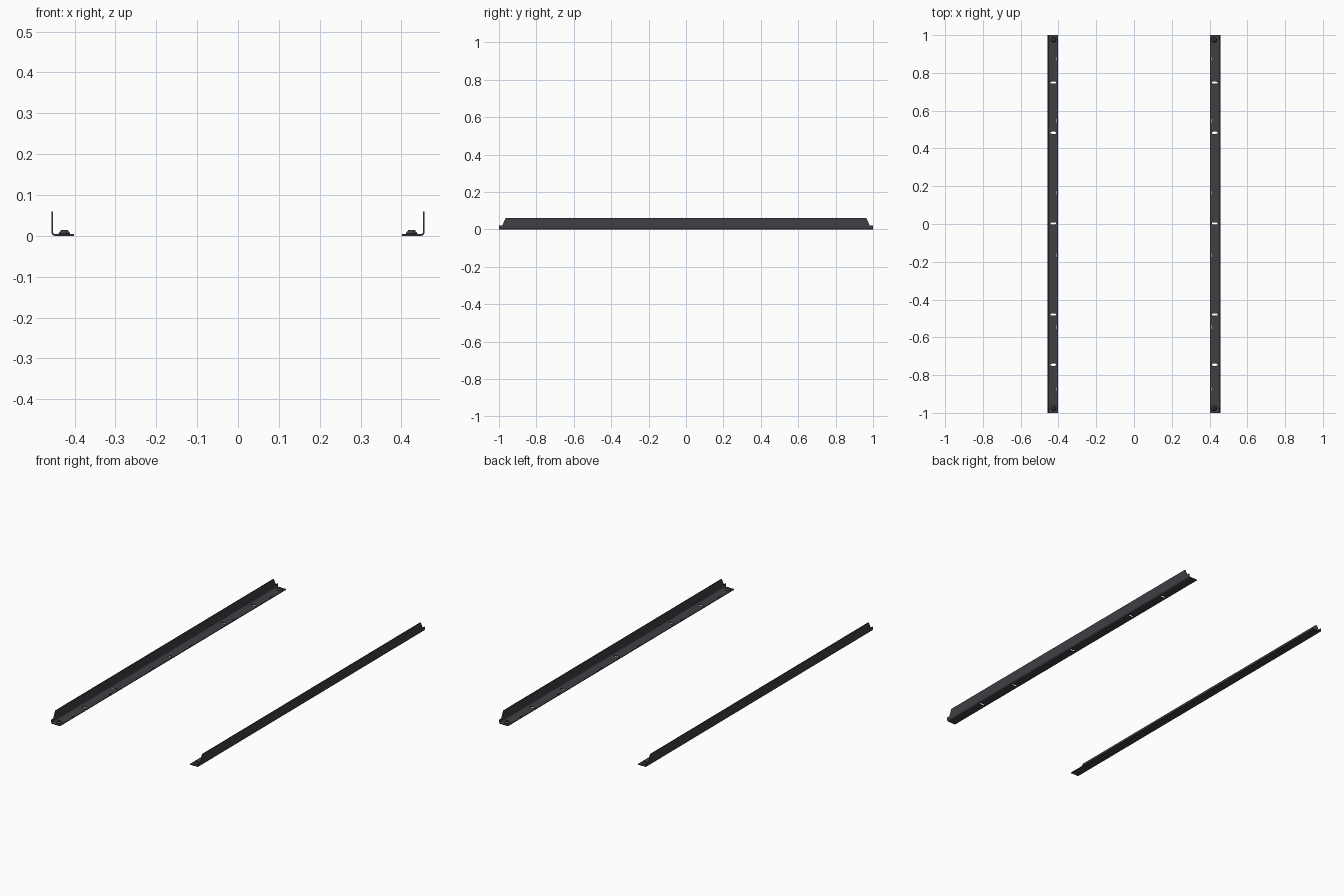
import bpy, bmesh, math

if "Cube" in bpy.data.objects:
    bpy.data.objects.remove(bpy.data.objects["Cube"])

mat = bpy.data.materials.new("dark_steel")
mat.diffuse_color = (0.05, 0.05, 0.058, 1)
mat.use_nodes = True
mat.node_tree.nodes["Principled BSDF"].inputs["Base Color"].default_value = mat.diffuse_color


def prism(bm, pts, vec):
    """Extrude a closed polygon of 3D points along vec."""
    f = bm.faces.new([bm.verts.new(p) for p in pts])
    res = bmesh.ops.extrude_face_region(bm, geom=[f])
    verts = [v for v in res["geom"] if isinstance(v, bmesh.types.BMVert)]
    bmesh.ops.translate(bm, verts=verts, vec=vec)


def finish(bm, name):
    bmesh.ops.recalc_face_normals(bm, faces=bm.faces)
    me = bpy.data.meshes.new(name)
    bm.to_mesh(me)
    bm.free()
    ob = bpy.data.objects.new(name, me)
    bpy.context.collection.objects.link(ob)
    me.materials.append(mat)
    return ob


def apply(ob, mod):
    bpy.context.view_layer.objects.active = ob
    bpy.ops.object.modifier_apply(modifier=mod.name)


def slot(cx, cy, lx, ly, n=6):
    """Stadium outline with its long axis on x or y."""
    r, h = min(lx, ly) / 2, abs(lx - ly) / 2
    pts = []
    for s in (1, -1):
        for i in range(n + 1):
            a = math.pi * (i / n - 0.5)
            u, v = s * (h + r * math.cos(a)), s * r * math.sin(a)
            pts.append((cx + u, cy + v, -0.02) if lx > ly else (cx - v, cy + u, -0.02))
    return pts


# Angle rail profile with a rounded bend (x, z)
OUT, INN, T, R, TOP = 0.457, 0.402, 0.004, 0.009, 0.06
arc = [math.radians(15 * i) for i in range(7)]
cx, cz = OUT - R, R
prof = [(INN, 0)] + [(cx + R * math.sin(a), cz - R * math.cos(a)) for a in arc]
prof += [(OUT, TOP), (OUT - T, TOP)]
prof += [(cx + (R - T) * math.sin(a), cz - (R - T) * math.cos(a)) for a in reversed(arc)]
prof += [(INN, T)]
bm = bmesh.new()
prism(bm, [(x, -1, z) for x, z in prof], (0, 2, 0))
rail = finish(bm, "angle_rail")

# Cutters: sloped wall ends, cross slots, small edge slots, screw holes
bm = bmesh.new()
for s in (1, -1):
    pts = [(0.982, 0.022), (1.1, 0.022), (1.1, 0.1), (0.947, 0.1)]
    prism(bm, [(0.44, s * y, z) for y, z in pts], (0.05, 0, 0))
for y in (-0.745, -0.48, 0.003, 0.483, 0.748):
    prism(bm, slot(0.427, y, 0.03, 0.011), (0, 0, 0.04))
for y in (0.165, 0.545, 0.875):
    for s in (1, -1):
        prism(bm, slot(0.409, s * y, 0.004, 0.02), (0, 0, 0.04))
cutter = finish(bm, "rail_cutter")
cutter.hide_render = True
mod = rail.modifiers.new("cut", "BOOLEAN")
mod.operation, mod.solver, mod.object = "DIFFERENCE", "EXACT", cutter
apply(rail, mod)
bpy.data.objects.remove(cutter)

# Tapered end studs with a recessed centre, lathed from rings (radius, z)
bm = bmesh.new()
N = 24
rings = [(0.014, 0.003), (0.014, 0.006), (0.008, 0.014), (0.005, 0.014), (0.005, 0.007)]
for s in (1, -1):
    loops = [[bm.verts.new((0.425 + r * math.cos(2 * math.pi * i / N),
                            s * 0.975 + r * math.sin(2 * math.pi * i / N), z))
              for i in range(N)] for r, z in rings]
    for a, b in zip(loops, loops[1:]):
        for i in range(N):
            j = (i + 1) % N
            bm.faces.new((a[i], a[j], b[j], b[i]))
    bm.faces.new(loops[0])
    bm.faces.new(loops[-1])
studs = finish(bm, "end_studs")

# Mirror both parts to the opposite side
for ob in (rail, studs):
    apply(ob, ob.modifiers.new("mirror", "MIRROR"))
    bpy.ops.object.select_all(action="DESELECT")
    ob.select_set(True)
    bpy.ops.object.shade_smooth_by_angle(angle=math.radians(30))
